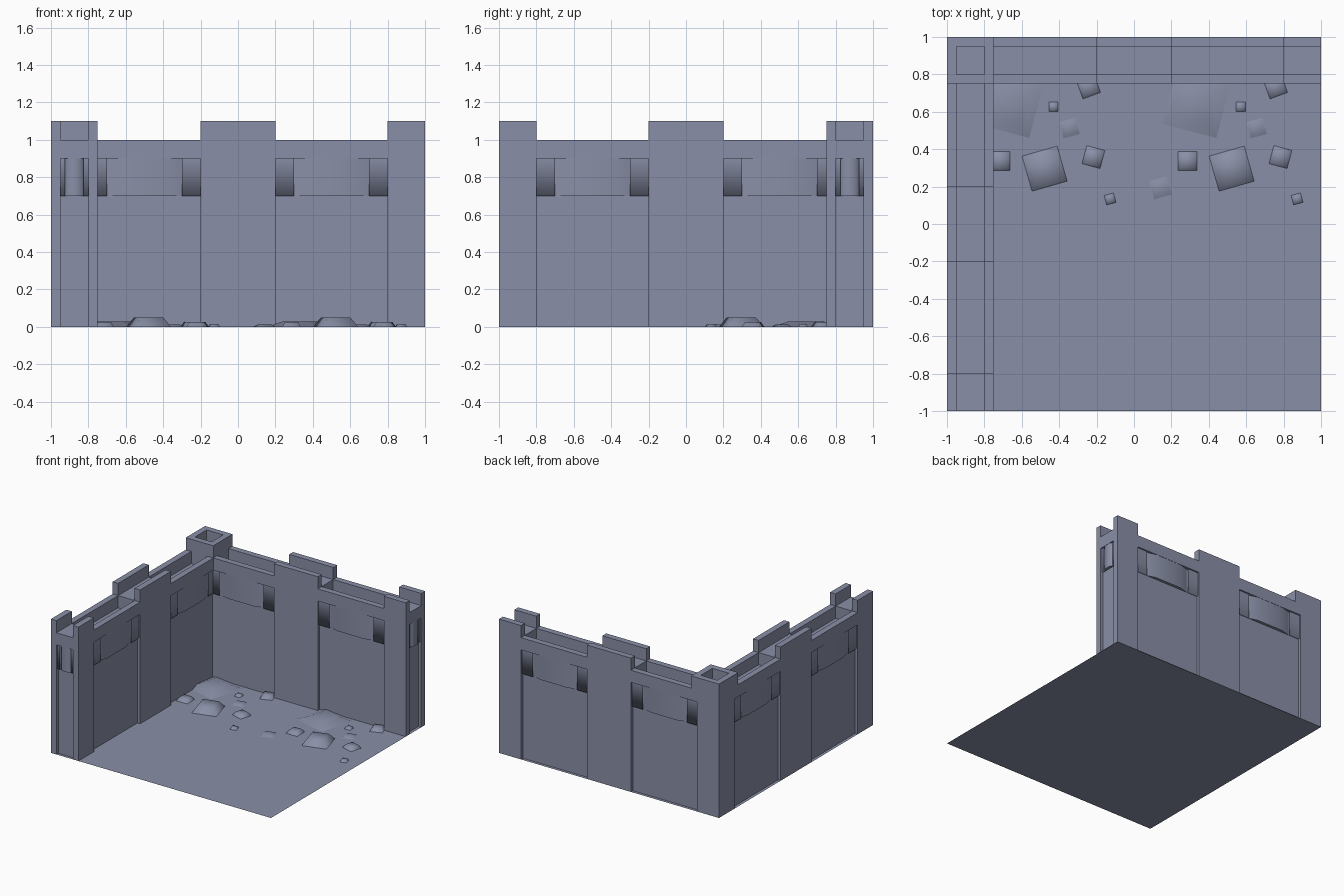
import bpy, bmesh, math

if "Cube" in bpy.data.objects:
    bpy.data.objects.remove(bpy.data.objects["Cube"])

stone = bpy.data.materials.new("grey_blue_stone")
stone.diffuse_color = (0.25, 0.275, 0.385, 1)
stone.use_nodes = True
stone.node_tree.nodes["Principled BSDF"].inputs["Base Color"].default_value = stone.diffuse_color
D = 0.025                                   # panel recess depth


def finish(name, bm, recalc=True):
    if recalc:
        bmesh.ops.recalc_face_normals(bm, faces=bm.faces)
    me = bpy.data.meshes.new(name)
    bm.to_mesh(me)
    bm.free()
    me.materials.append(stone)
    ob = bpy.data.objects.new(name, me)
    bpy.context.collection.objects.link(ob)
    return ob


def box(bm, x0, x1, y0, y1, z0, z1, m):
    pts = [m(x, y) + (z,) for z in (z0, z1) for x, y in ((x0, y0), (x1, y0), (x1, y1), (x0, y1))]
    v = [bm.verts.new(p) for p in pts]
    for f in ((0, 3, 2, 1), (4, 5, 6, 7), (0, 1, 5, 4), (1, 2, 6, 5), (2, 3, 7, 6), (3, 0, 4, 7)):
        bm.faces.new([v[i] for i in f])


def strip(bm, profile, place, z0, z1):
    """Plan profile of (u, depth) points raised from z0 to z1, smooth sides, flat underside."""
    lo = [bm.verts.new(place(u, d) + (z0,)) for u, d in profile]
    hi = [bm.verts.new(place(u, d) + (z1,)) for u, d in profile]
    for i in range(len(profile) - 1):
        bm.faces.new((lo[i], lo[i + 1], hi[i + 1], hi[i])).smooth = True
    bm.faces.new(lo)
    bm.faces.new(hi)
    bm.faces.new((lo[-1], lo[0], hi[0], hi[-1]))


def corbel(bm, place, c, w):
    # chamfered middle block, flush with the pillars
    strip(bm, [(c - .2 * w, D), (c - .12 * w, 0.002), (c + .12 * w, 0.002), (c + .2 * w, D)],
          place, 0.7, 0.9)
    # softly shaded side blocks
    for s in (-1, 1):
        a, b = sorted((c + s * .2 * w, c + s * .3 * w))
        rows = [[bm.verts.new(place(u, d) + (z,)) for u in (a, b)]
                for d, z in ((D, .7), (.012, .7), (.012, .9))]
        for r, q in zip(rows, rows[1:]):
            bm.faces.new((r[0], r[1], q[1], q[0])).smooth = True


def wall(name, m):
    bm = bmesh.new()
    # recessed core
    box(bm, -1 + D, 1 - D, .75 + D, 1 - D, 0, .9, m)
    # pillars, the outer one with a recessed end
    box(bm, -.2, .2, .75, 1, 0, 1, m)
    box(bm, .8, 1 - D, .75, 1, 0, 1, m)
    box(bm, 1 - D, 1, .75, 1, .9, 1, m)
    for y0, y1 in ((.75, .8), (.95, 1)):
        box(bm, 1 - D, 1, y0, y1, 0, .9, m)
        # parapets and merlons
        box(bm, -.75, 1 - D, y0, y1, .9, 1, m)
        for x0, x1 in ((-.2, .2), (.8, 1)):
            box(bm, x0, x1, y0, y1, 1, 1.1, m)
    finish(name, bm)
    # corbel bands on both faces and on the end
    bm = bmesh.new()
    for c in (-.5, .5):
        corbel(bm, lambda u, d: m(u, 1 - d), c, 1)
        corbel(bm, lambda u, d: m(u, .75 + d), c, 1)
    corbel(bm, lambda u, d: m(1 - d, u), .875, .25)
    finish(name + "_corbels", bm)


wall("back_wall", lambda x, y: (x, y))
wall("left_wall", lambda x, y: (-y, -x))

# corner tower with a closed parapet
same = lambda x, y: (x, y)
bm = bmesh.new()
box(bm, -1, -.8, .8, 1, 0, .9, same)
box(bm, -1, -.75, .75, 1, .9, 1, same)
box(bm, -1, -.95, .75, 1, 1, 1.1, same)
box(bm, -.8, -.75, .75, 1, 1, 1.1, same)
box(bm, -.95, -.8, .75, .8, 1, 1.1, same)
box(bm, -.95, -.8, .95, 1, 1, 1.1, same)
finish("corner_tower", bm)

# floor
bm = bmesh.new()
bm.faces.new([bm.verts.new((x, y, 0)) for x, y in ((-1, -1), (1, -1), (1, 1), (-1, 1))])
finish("floor", bm, False)

# rubble: x, y, size, turn in degrees, height, top scale
ROCKS = [(.522, .296, .195, 16, .05, .65), (.334, .641, .297, -14.6, .03, .5),
         (.286, .337, .1, 0, .025, .7), (.783, .358, .1, -15, .025, .7),
         (.655, .513, .09, 15, .012, .6), (.57, .626, .05, 0, .015, .7),
         (.757, .733, .1, 20, .025, .7), (.872, .134, .052, 15, .015, .7),
         (.142, .193, .1, 16, .012, .6)]
for side, dx in (("right", 0), ("left", -1)):
    bm = bmesh.new()
    for x, y, size, turn, h, top in ROCKS:
        if x + dx < -.8:
            continue
        rings = []
        for k, z in ((1, 0), (top, h)):
            r = size * k / math.sqrt(2)
            ang = [math.radians(turn + 45 + 90 * i) for i in range(4)]
            rings.append([bm.verts.new((x + dx + r * math.cos(a), y + r * math.sin(a), z)) for a in ang])
        lo, hi = rings
        for i in range(4):
            j = (i + 1) % 4
            bm.faces.new((lo[i], lo[j], hi[j], hi[i])).smooth = True
        bm.faces.new(hi).smooth = True
    finish(side + "_rubble", bm, False)
